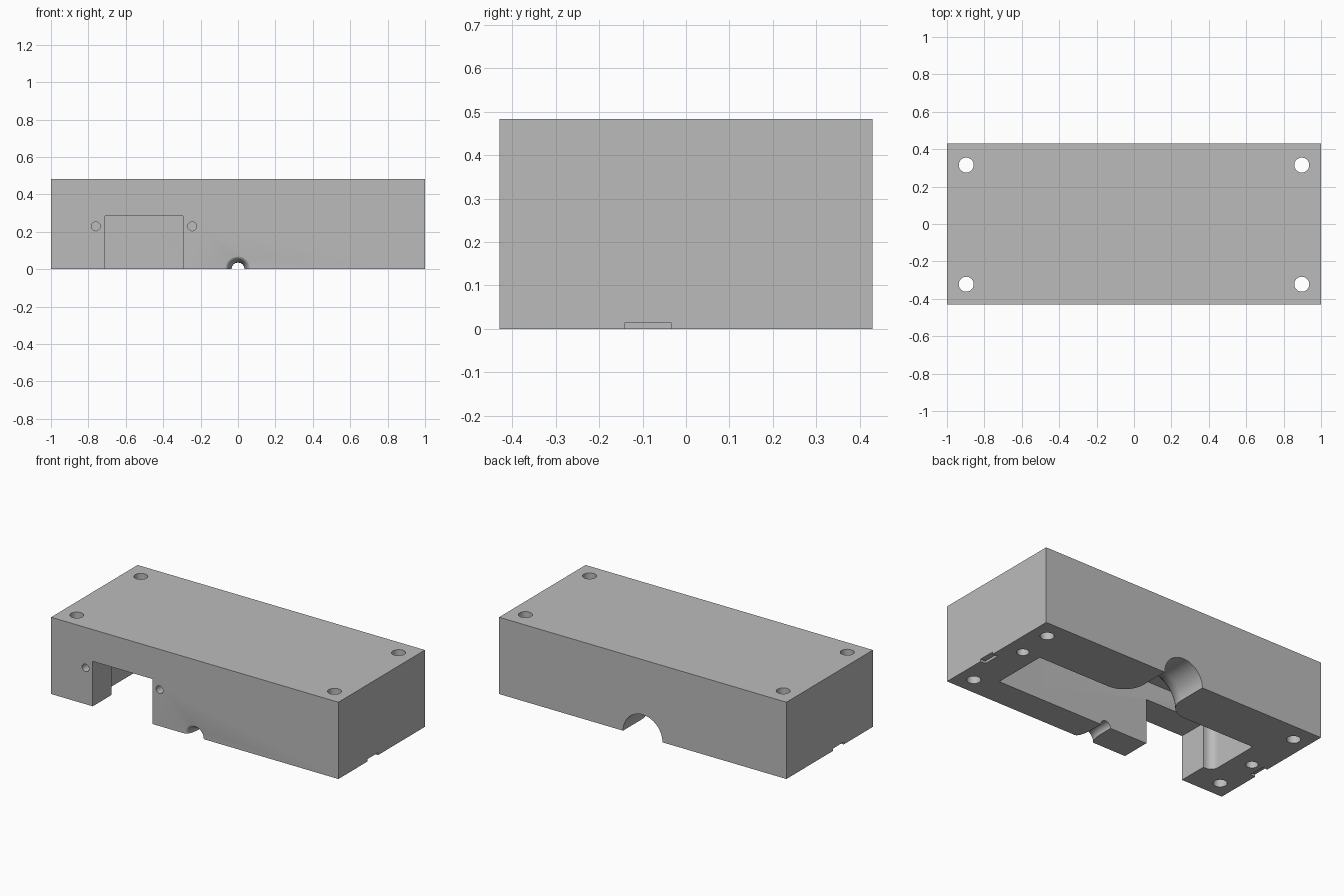
import bpy, bmesh, math
from mathutils import Matrix, Vector

cube = bpy.data.objects.get("Cube")
if cube:
    bpy.data.objects.remove(cube, do_unlink=True)

L, W, H = 1.0, 0.43, 0.483        # half length, half width, height
FRONT_WALL, BACK_WALL, END_WALL = -0.245, 0.106, 0.775


def add_object(name, bm):
    bmesh.ops.recalc_face_normals(bm, faces=bm.faces)
    mesh = bpy.data.meshes.new(name)
    bm.to_mesh(mesh)
    bm.free()
    obj = bpy.data.objects.new(name, mesh)
    bpy.context.collection.objects.link(obj)
    return obj


def box(name, x0, x1, y0, y1, z0, z1):
    bm = bmesh.new()
    size = Matrix.Diagonal((x1 - x0, y1 - y0, z1 - z0, 1))
    centre = Matrix.Translation(((x0 + x1) / 2, (y0 + y1) / 2, (z0 + z1) / 2))
    bmesh.ops.create_cube(bm, size=1, matrix=centre @ size)
    return add_object(name, bm)


def prism(name, outline, z0, z1):
    bm = bmesh.new()
    face = bm.faces.new([bm.verts.new((x, y, z0)) for x, y in outline])
    top = bmesh.ops.extrude_face_region(bm, geom=[face])["geom"]
    verts = [v for v in top if isinstance(v, bmesh.types.BMVert)]
    bmesh.ops.translate(bm, verts=verts, vec=(0, 0, z1 - z0))
    return add_object(name, bm)


def lathe(name, profile, origin, axis, sides=48):
    """Solid of revolution from (radius, distance along axis) pairs."""
    bm = bmesh.new()
    place = Matrix.Translation(origin) @ Vector(axis).to_track_quat("Z", "Y").to_matrix().to_4x4()
    rings = []
    for r, d in profile:
        angles = [math.tau * i / sides for i in range(sides)]
        rings.append([bm.verts.new(place @ Vector((r * math.cos(a), r * math.sin(a), d)))
                      for a in angles])
    for a, b in zip(rings, rings[1:]):
        for i in range(sides):
            j = (i + 1) % sides
            bm.faces.new((a[i], a[j], b[j], b[i]))
    bm.faces.new(rings[0])
    bm.faces.new(rings[-1])
    return add_object(name, bm)


def flare(r_small, r_big, d0, d1, steps=12):
    """Trumpet profile running from the wide mouth at d0 to the bore at d1."""
    turns = [math.pi / 2 * i / steps for i in range(steps + 1)]
    return [(r_big - (r_big - r_small) * math.sin(t), d1 - (d1 - d0) * math.cos(t))
            for t in turns]


# Solid block
block = box("housing_block", -L, L, -W, W, 0, H)
cutters = []

# Main pocket, with one rounded inside corner
r = 0.05
corner = [(-END_WALL + r - r * math.cos(t), FRONT_WALL + r - r * math.sin(t))
          for t in [math.pi / 2 * i / 8 for i in range(9)]]
outline = corner + [(END_WALL, FRONT_WALL), (END_WALL, BACK_WALL), (-END_WALL, BACK_WALL)]
cutters.append(prism("pocket_cutter", outline, -0.1, 0.40))

# Front window
cutters.append(box("window_cutter", -0.71, -0.295, -W - 0.1, FRONT_WALL + 0.08, -0.1, 0.283))

# Front cable outlet, flared at the outer face
cutters.append(lathe("front_outlet_cutter",
                     [(0.07, -0.1)] + flare(0.035, 0.07, 0, 0.1) + [(0.035, 0.3)],
                     (0, -W, 0), (0, 1, 0)))

# Back inlet, flared towards the pocket
cutters.append(lathe("back_inlet_cutter",
                     [(0.275, -0.06)] + flare(0.137, 0.275, 0, 0.14) + [(0.137, 0.5)],
                     (0, BACK_WALL, 0), (0, 1, 0), 64))

# Through holes at the four corners
for x in (-0.897, 0.897):
    for y in (-0.322, 0.315):
        cutters.append(lathe("corner_hole_cutter", [(0.04, -0.1), (0.04, H + 0.1)],
                             (x, y, 0), (0, 0, 1), 32))

# Blind holes in the underside
for x, y in ((0.885, 0.09), (-0.9, -0.05)):
    cutters.append(lathe("underside_hole_cutter", [(0.035, -0.1), (0.035, 0.3)],
                         (x, y, 0), (0, 0, 1), 32))

# Blind screw holes beside the window
for x in (-0.76, -0.245):
    cutters.append(lathe("screw_hole_cutter", [(0.024, -0.1), (0.024, 0.12)],
                         (x, -W, 0.229), (0, 1, 0), 24))

# Shallow pry notches under both ends
for s in (-1, 1):
    x0, x1 = sorted((s * 0.965, s * 1.1))
    cutters.append(box("notch_cutter", x0, x1, -0.14, -0.035, -0.1, 0.015))

# Cut everything out of the block
for c in cutters:
    c.hide_render = True
    mod = block.modifiers.new(c.name, "BOOLEAN")
    mod.operation, mod.solver, mod.object = "DIFFERENCE", "EXACT", c
bpy.context.view_layer.update()
cut = bpy.data.meshes.new_from_object(block.evaluated_get(bpy.context.evaluated_depsgraph_get()))
block.modifiers.clear()
block.data = cut
for c in cutters:
    bpy.data.objects.remove(c, do_unlink=True)

# Plain grey finish
grey = bpy.data.materials.new("plain_grey")
grey.use_nodes = True
colour = (0.5, 0.5, 0.5, 1)
grey.diffuse_color = colour
grey.node_tree.nodes["Principled BSDF"].inputs["Base Color"].default_value = colour
block.data.materials.clear()
block.data.materials.append(grey)

bpy.ops.object.select_all(action="DESELECT")
block.select_set(True)
bpy.context.view_layer.objects.active = block
bpy.ops.object.shade_smooth_by_angle(angle=math.radians(30))
